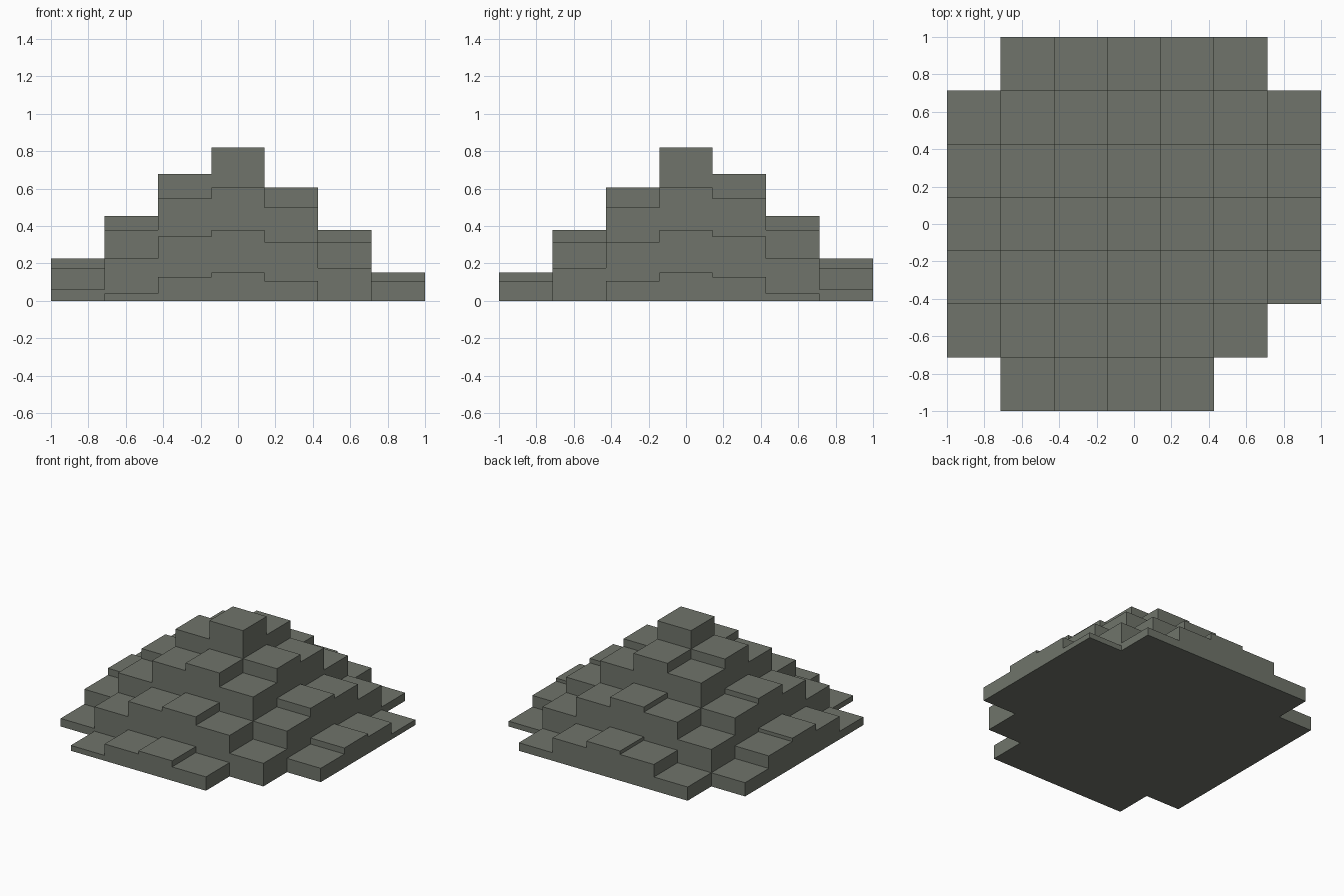
import bpy
import bmesh
import math

if "Cube" in bpy.data.objects:
    bpy.data.objects.remove(bpy.data.objects["Cube"])

N = 7                     # cells per side
CELL = 2 / N
PEAK, SLOPE = 0.873, 0.2275   # cone height and fall per cell
APEX = (2.835, 3.165)     # cone tip, in cell units


def height(i, j):
    """Column height: a cone with a slightly off-centre tip; 0 where empty."""
    if not (0 <= i < N and 0 <= j < N):
        return 0.0
    h = PEAK - SLOPE * math.hypot(i - APEX[0], j - APEX[1])
    return h if h > 0.02 else 0.0


bm = bmesh.new()


def face(*pts):
    bm.faces.new([bm.verts.new(p) for p in pts])


for i in range(N):
    for j in range(N):
        h = height(i, j)
        if h == 0:
            continue
        x0, y0 = -1 + i * CELL, -1 + j * CELL
        x1, y1 = x0 + CELL, y0 + CELL
        corners = [(x0, y0), (x1, y0), (x1, y1), (x0, y1)]
        # top and underside of the column
        face(*[(x, y, h) for x, y in corners])
        face(*[(x, y, 0) for x, y in reversed(corners)])
        # walls only where the neighbour is lower
        for k, (di, dj) in enumerate([(0, -1), (1, 0), (0, 1), (-1, 0)]):
            low = height(i + di, j + dj)
            if low < h - 1e-5:
                a, b = corners[k], corners[(k + 1) % 4]
                face((*a, low), (*b, low), (*b, h), (*a, h))

bmesh.ops.remove_doubles(bm, verts=bm.verts, dist=1e-5)

# stepped rubble mound
mesh = bpy.data.meshes.new("stepped_mound")
bm.to_mesh(mesh)
bm.free()
mound = bpy.data.objects.new("stepped_mound", mesh)
bpy.context.collection.objects.link(mound)

# stone colour
stone = bpy.data.materials.new("stone")
stone.diffuse_color = (0.16, 0.175, 0.145, 1)
stone.use_nodes = True
stone.node_tree.nodes["Principled BSDF"].inputs["Base Color"].default_value = stone.diffuse_color
mesh.materials.append(stone)
